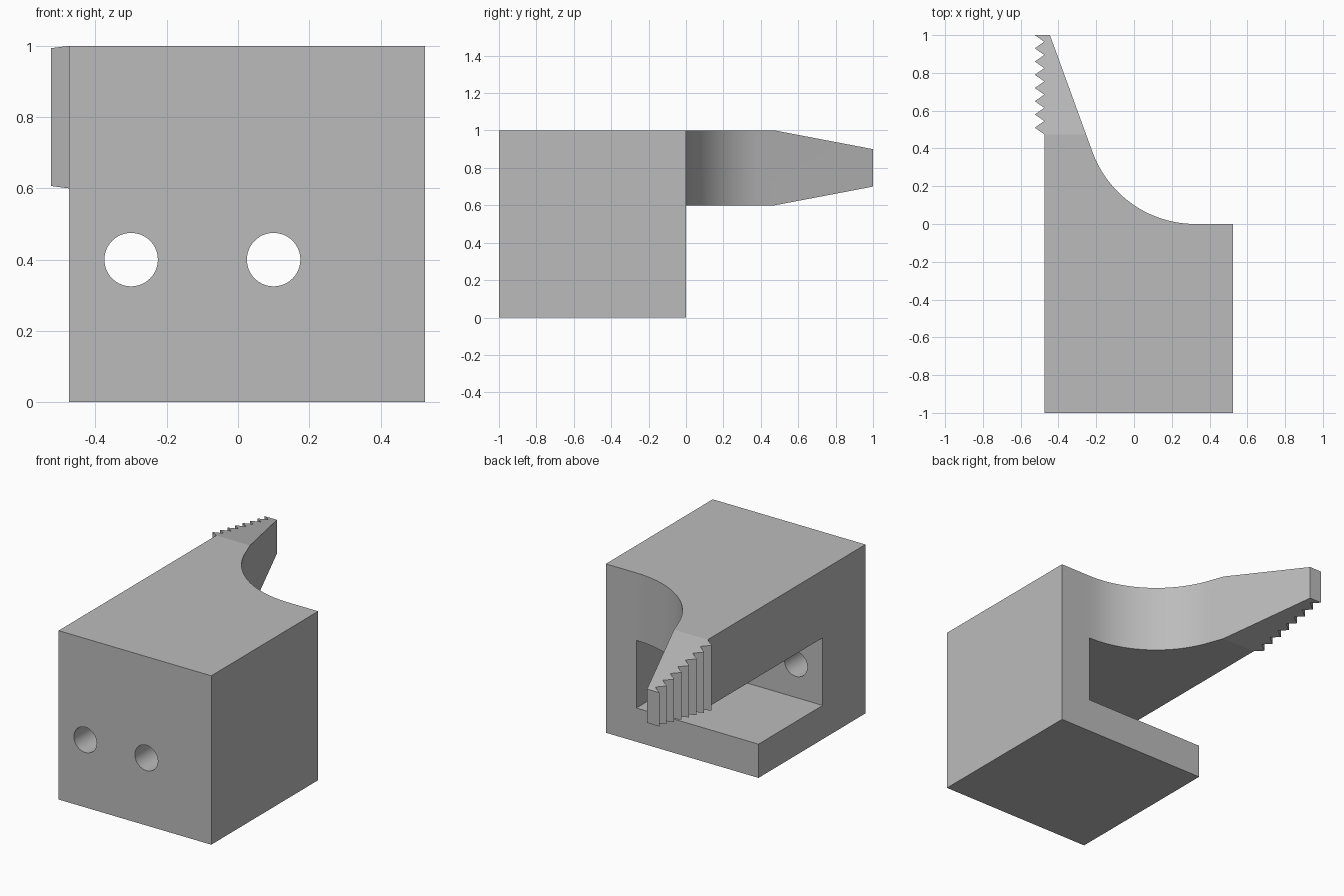
import bpy, bmesh
from math import cos, sin, tan, radians
from mathutils import Vector

if "Cube" in bpy.data.objects:
    bpy.data.objects.remove(bpy.data.objects["Cube"])

grey = bpy.data.materials.new("plain grey")
grey.use_nodes = True
grey.diffuse_color = (0.5, 0.5, 0.5, 1)
grey.node_tree.nodes["Principled BSDF"].inputs["Base Color"].default_value = (0.5, 0.5, 0.5, 1)


def prism(name, points, depth):
    """Extrude a closed outline of 3D points along the depth vector."""
    bm = bmesh.new()
    face = bm.faces.new([bm.verts.new(p) for p in points])
    side = bmesh.ops.extrude_face_region(bm, geom=[face])["geom"]
    bmesh.ops.translate(bm, vec=Vector(depth),
                        verts=[v for v in side if isinstance(v, bmesh.types.BMVert)])
    bmesh.ops.recalc_face_normals(bm, faces=bm.faces)
    mesh = bpy.data.meshes.new(name)
    bm.to_mesh(mesh)
    bm.free()
    mesh.materials.append(grey)
    obj = bpy.data.objects.new(name, mesh)
    bpy.context.collection.objects.link(obj)
    return obj


def side_prism(name, outline, x0, x1):
    return prism(name, [(x0, y, z) for y, z in outline], (x1 - x0, 0, 0))


def cut(target, cutter):
    """Subtract the cutter, then remove it."""
    cutter.hide_render = True
    mod = target.modifiers.new("cut", "BOOLEAN")
    mod.operation = "DIFFERENCE"
    mod.solver = "EXACT"
    mod.object = cutter
    bpy.context.view_layer.objects.active = target
    bpy.ops.object.modifier_apply(modifier=mod.name)
    bpy.data.objects.remove(cutter)


LEFT, RIGHT, TIP = -0.475, 0.525, -0.525
SLOT_X, RADIUS, LEAN = 0.325, 0.58, 20
TAPER, PITCH = 0.475, 0.07

# Plan outline: block, fillet sweeping into the jaw, toothed gripping edge
outline = [(LEFT, -1), (RIGHT, -1), (RIGHT, 0)]
for i in range(25):
    a = radians((90 - LEAN) * i / 24)
    outline.append((SLOT_X - RADIUS * sin(a), RADIUS * (1 - cos(a))))
x, y = outline[-1]
outline.append((x - (1 - y) * tan(radians(LEAN)), 1))
for i in range(15, -1, -1):
    outline.append((TIP if i % 2 else LEFT, TAPER + i * PITCH / 2))
jaw = prism("gripper_jaw", [(x, y, 0) for x, y in outline], (0, 0, 1))


def drop(y):
    """Taper of the jaw tip at a given y."""
    return 0.1 * (y - TAPER) / (1 - TAPER)


# Space under the jaw, with the tapered underside
cut(jaw, side_prism("under_cutter", [(0, -0.1), (0, 0.6), (TAPER, 0.6),
                                     (1.1, 0.6 + drop(1.1)), (1.1, -0.1)], -1, 1))
# Tapered top of the tip
cut(jaw, side_prism("top_cutter", [(0.2, 1 - drop(0.2)), (1.1, 1 - drop(1.1)),
                                   (1.1, 1.3)], -1, 1))
# Slot open to the side and the back
cut(jaw, side_prism("slot_cutter", [(-0.6, 0.2), (0.1, 0.2), (0.1, 0.6), (-0.6, 0.6)],
                    -1, SLOT_X))
# Two screw holes through the front wall
for hx in (-0.3, 0.1):
    ring = [radians(360 * i / 64) for i in range(64)]
    cut(jaw, prism("hole_cutter", [(hx + 0.075 * cos(a), -1.1, 0.4 + 0.075 * sin(a))
                                   for a in ring], (0, 0.6, 0)))

# Smooth the curved walls, keep the rest crisp
bpy.ops.object.select_all(action="DESELECT")
jaw.select_set(True)
bpy.context.view_layer.objects.active = jaw
bpy.ops.object.shade_smooth_by_angle(angle=radians(8))
